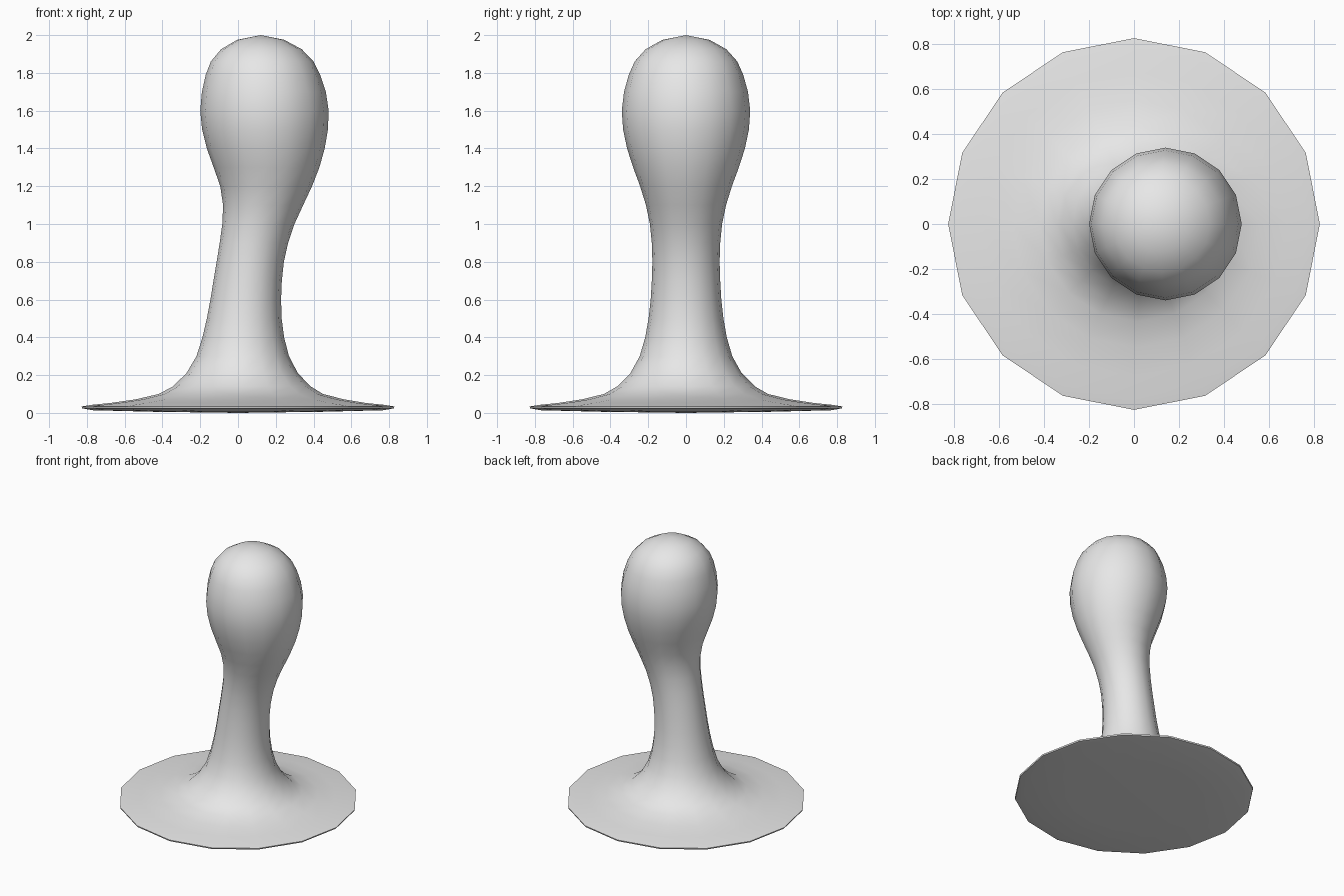
import bpy, bmesh, math

SIDES = 16

# Cross-sections from underside to crown: height, centre x, radius
RINGS = [
    (0.006, 0.0, 0.45), (0.014, 0.0, 0.77), (0.024, 0.0, 0.825), (0.034, 0.0, 0.828),
    (0.042, 0.0, 0.78), (0.052, 0.0, 0.68), (0.072, 0.01, 0.55), (0.10, 0.015, 0.435),
    (0.14, 0.02, 0.365), (0.21, 0.022, 0.295), (0.30, 0.025, 0.245), (0.40, 0.028, 0.216),
    (0.50, 0.033, 0.198), (0.60, 0.041, 0.187), (0.70, 0.051, 0.181), (0.80, 0.065, 0.178),
    (0.90, 0.084, 0.181), (1.00, 0.108, 0.191), (1.10, 0.133, 0.212), (1.20, 0.149, 0.243),
    (1.30, 0.151, 0.280), (1.40, 0.147, 0.312), (1.50, 0.143, 0.333), (1.60, 0.140, 0.340),
    (1.70, 0.137, 0.328), (1.79, 0.132, 0.303), (1.86, 0.128, 0.272), (1.925, 0.124, 0.214),
    (1.975, 0.120, 0.125),
]

bm = bmesh.new()

# Flared foot, bent stem and bulb as one continuous skin
loops = []
for z, cx, r in RINGS:
    loops.append([bm.verts.new((cx + r * math.cos(math.tau * i / SIDES),
                                r * math.sin(math.tau * i / SIDES), z))
                  for i in range(SIDES)])
for a, b in zip(loops, loops[1:]):
    for i in range(SIDES):
        j = (i + 1) % SIDES
        bm.faces.new((a[i], a[j], b[j], b[i]))

# Close the underside and the crown
bottom = bm.verts.new((0, 0, 0))
top = bm.verts.new((0.12, 0, 2.0))
for i in range(SIDES):
    j = (i + 1) % SIDES
    bm.faces.new((bottom, loops[0][j], loops[0][i]))
    bm.faces.new((loops[-1][i], loops[-1][j], top))
bmesh.ops.recalc_face_normals(bm, faces=bm.faces[:])

mesh = bpy.data.meshes.new("pawn_body")
bm.to_mesh(mesh)
bm.free()

grey = bpy.data.materials.new("plain_grey")
grey.diffuse_color = (0.8, 0.8, 0.8, 1.0)
mesh.materials.append(grey)

body = bpy.data.objects.new("pawn_body", mesh)
bpy.context.collection.objects.link(body)
bpy.context.view_layer.objects.active = body
body.select_set(True)
bpy.ops.object.shade_smooth_by_angle(angle=math.radians(60))
